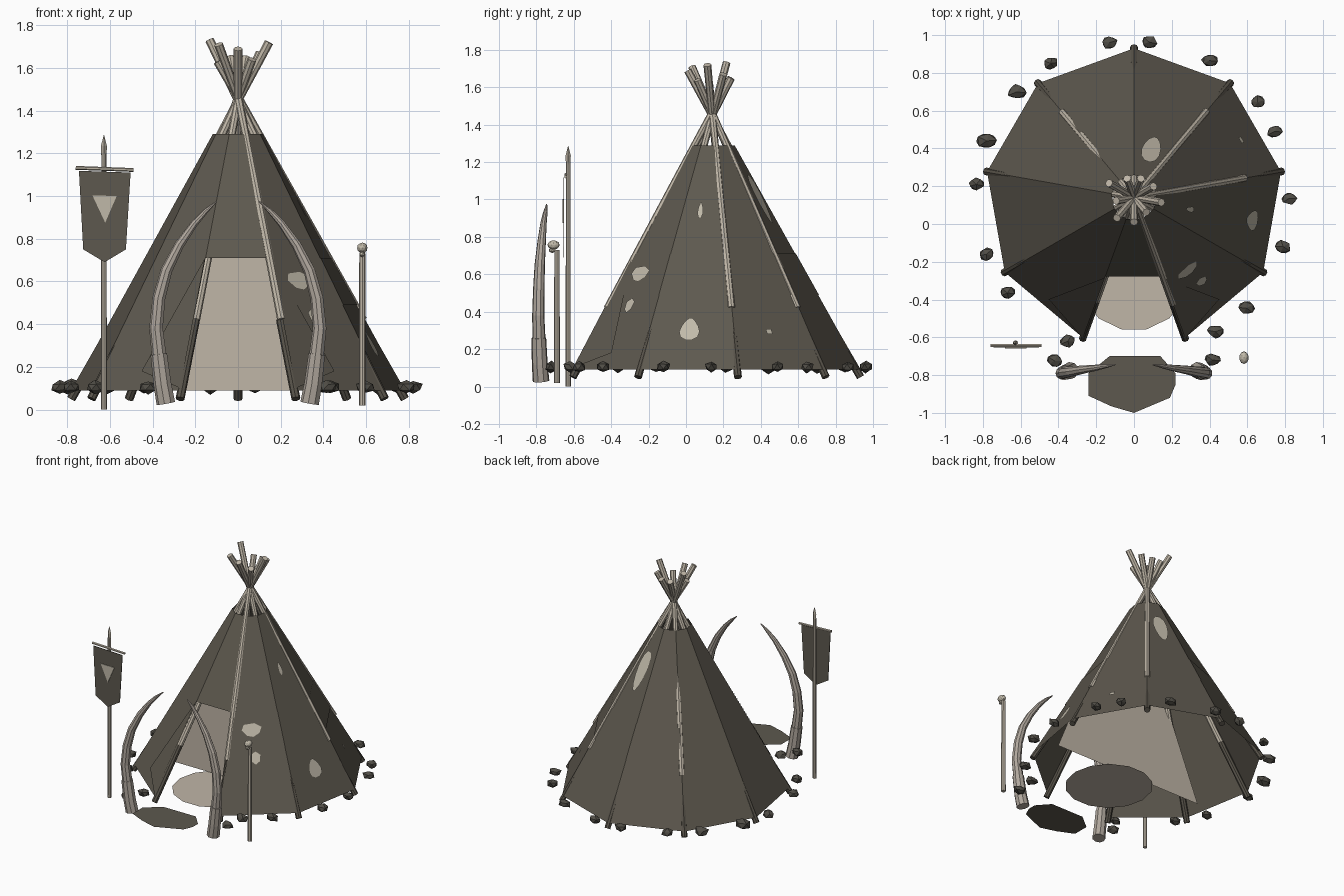
import bpy, bmesh, math, random
from mathutils import Vector, Matrix

if "Cube" in bpy.data.objects:
    bpy.data.objects.remove(bpy.data.objects["Cube"])

random.seed(4)


def colour(name, hexa):
    m = bpy.data.materials.new(name)
    c = [int(hexa[i:i + 2], 16) / 255 for i in (0, 2, 4)]
    m.diffuse_color = [((v + 0.055) / 1.055) ** 2.4 if v > 0.04 else v / 12.92 for v in c] + [1]
    m.use_nodes = True
    m.node_tree.nodes["Principled BSDF"].inputs["Base Color"].default_value = m.diffuse_color
    return m


HIDE = colour("dark hide", "5d584e")
LINING = colour("pale cloth", "c0b6a7")
WOOD = colour("pale wood", "beb5a6")
DARKWOOD = colour("dark wood", "575249")
STONE = colour("stone", "504d46")
IVORY = colour("ivory", "b0a79d")
BONE = colour("bone", "c0b9a9")


def make(name, verts, faces, *mats):
    me = bpy.data.meshes.new(name)
    me.from_pydata([tuple(v) for v in verts], [], faces)
    for m in mats:
        me.materials.append(m)
    ob = bpy.data.objects.new(name, me)
    bpy.context.collection.objects.link(ob)
    return ob


def tube(name, path, radii, mat, n=8, smooth=False):
    """Sweep an n-gon along a path, with capped ends."""
    path = [Vector(p) for p in path]
    verts, faces = [], []
    for i, p in enumerate(path):
        d = (path[min(i + 1, len(path) - 1)] - path[max(i - 1, 0)]).normalized()
        a = d.cross(Vector((0, 1, 0.01))).normalized()
        b = d.cross(a)
        verts += [p + radii[i] * (a * math.cos(math.tau * k / n) + b * math.sin(math.tau * k / n))
                  for k in range(n)]
    for i in range(len(path) - 1):
        faces += [(i * n + k, i * n + (k + 1) % n, (i + 1) * n + (k + 1) % n, (i + 1) * n + k)
                  for k in range(n)]
    faces += [tuple(range(n))[::-1], tuple(range(len(verts) - n, len(verts)))]
    ob = make(name, verts, faces, mat)
    # consistent outward normals
    bm = bmesh.new()
    bm.from_mesh(ob.data)
    bmesh.ops.recalc_face_normals(bm, faces=bm.faces)
    bm.to_mesh(ob.data)
    bm.free()
    if smooth:
        for f in ob.data.polygons:
            f.use_smooth = len(f.vertices) == 4
    return ob


# Tent frame: nine-sided cone around (0, CY)
CY, Z0, ZD, Z1 = 0.14, 0.09, 0.71, 1.29


def rad(z):
    return 0.79 - (z - Z0) * 0.5583


def corner(k, z, off=0.0):
    a = math.radians(90 + 40 * k)
    r = rad(z) + off
    return Vector((r * math.cos(a), CY + r * math.sin(a), z))


def shell(name, off, mat, zs, panels):
    verts, faces = [], []
    for k in panels:
        for lo, hi in zip(zs, zs[1:]):
            if k == 4 and hi <= ZD:      # door opening
                continue
            n = len(verts)
            verts += [corner(k, lo, off), corner(k + 1, lo, off),
                      corner(k + 1, hi, off), corner(k, hi, off)]
            faces.append((n, n + 1, n + 2, n + 3))
    return make(name, verts, faces, mat)


shell("tent_cover", 0, HIDE, (Z0, ZD, Z1), range(9))
shell("overlap_band", 0.004, HIDE, (0.49, ZD), (-4, -3, -2, -1, 0))

# Pale curtain hanging across the inside, behind the door
make("inner_curtain", [(-0.62, -0.065, 0.09), (0.62, -0.065, 0.09),
                       (0.35, -0.065, 0.75), (-0.35, -0.065, 0.75)], [(0, 1, 2, 3)], LINING)

# Folded door flaps
for side, (c, m) in {"left": (4, 3), "right": (5, 6)}.items():
    mid = (corner(c, 0.18, 0.008) + corner(m, 0.18, 0.008)) / 2
    tri = [corner(c, ZD, 0.008), mid, corner(c, Z0 + 0.01, 0.008)]
    make("door_flap_" + side, tri, [(0, 2, 1) if c == 5 else (0, 1, 2)], HIDE)

# Poles: dark lower part, pale upper part crossing at the apex
tips = [1.69, 1.64, 1.72, 1.67, 1.65, 1.65, 1.73, 1.63, 1.71]
shown = {1: 0.0, 5: 0.006, 7: 0.004, 8: 0.004}
for k in range(9):
    a = math.radians(90 + 40 * k)

    def on_pole(z, push):
        r = 0.567 * (1.46 - z) + push
        return (r * math.cos(a), CY + r * math.sin(a), z)
    p = shown.get(k, -0.012)
    tube("pole_foot", [on_pole(0.05, -0.006), on_pole(0.42, -0.01)], [0.021, 0.02], DARKWOOD)
    tube("pole", [on_pole(0.42, p), on_pole(1.28, p), on_pole(tips[k], 0)], [0.02, 0.018, 0.021], WOOD)


def patch(angle, z, u, hw, hh, n=10, drop=0.0):
    """Flat pale patch lying on a tent panel."""
    a = math.radians(angle)
    r = Vector((math.cos(a), math.sin(a), 0))
    t = Vector((-r.y, r.x, 0))
    up = (Vector((0, 0, 1)) - r * 0.5247).normalized()
    nor = t.cross(up)
    c = Vector((0, CY, z)) + r * rad(z) * math.cos(math.radians(20)) + t * u + nor * 0.008
    pts = []
    for i in range(n):
        w = math.tau * (i + 0.5) / n
        s = math.sin(w)
        pts.append(c + t * hw * math.cos(w) * (1 - drop * s) + up * hh * s)
    make("patch", pts, [tuple(range(n))], BONE)


patch(-10, 0.305, -0.01, 0.052, 0.067, 12, 0.4)
patch(-10, 0.94, -0.01, 0.015, 0.048, 8, 0.4)
patch(30, 0.29, -0.02, 0.024, 0.022, 4)
patch(-50, 0.60, -0.03, 0.068, 0.048, 7, -0.3)
patch(-50, 0.43, -0.01, 0.035, 0.045, 6, -0.2)
patch(70, 1.0, 0.0, 0.05, 0.15, 12, -0.2)

# Mats
make("inner_mat", [(0.3 * math.cos(math.tau * i / 14), -0.265 + 0.3 * math.sin(math.tau * i / 14), 0.09)
                   for i in range(14)], [tuple(range(14))], LINING)
make("outer_mat", [(x, y, 0.088) for x, y in
                   [(-0.24, -0.91), (-0.12, -0.965), (0, -1), (0.19, -0.92), (0.22, -0.85),
                    (0.22, -0.79), (0.14, -0.70), (-0.13, -0.70), (-0.24, -0.79)]],
     [tuple(range(9))], HIDE)

# Tusks flanking the door, each with a wider socket
for s, side in ((1, "right"), (-1, "left")):
    tusk = [(0.365, -0.785, 0.22), (0.383, -0.79, 0.38), (0.37, -0.787, 0.52), (0.335, -0.782, 0.65),
            (0.275, -0.772, 0.77), (0.205, -0.762, 0.87), (0.15, -0.752, 0.93), (0.10, -0.745, 0.975)]
    tube("tusk_" + side, [(s * x, y, z) for x, y, z in tusk],
         [0.036, 0.033, 0.031, 0.028, 0.023, 0.017, 0.012, 0.003], IVORY, 9)
    sock = [(0.337, -0.775, 0.03), (0.353, -0.782, 0.12), (0.37, -0.787, 0.26)]
    tube("tusk_socket_" + side, [(s * x, y, z) for x, y, z in sock], [0.045, 0.043, 0.04], IVORY, 9)

# Banner on a spear
BX, BY = -0.628, -0.63
tube("banner_pole", [(BX, BY, 0), (BX, BY, 1.2)], [0.014, 0.012], WOOD)
tube("spear_tip", [(BX, BY, 1.18), (BX, BY, 1.235), (BX, BY, 1.285)], [0.012, 0.014, 0.001], WOOD, 4)
tube("banner_crossbar", [(-0.76, -0.643, 1.132), (-0.49, -0.643, 1.122)], [0.009, 0.009], WOOD, 6)


def plate(name, pts, y, mat, thick=0.004):
    n = len(pts)
    v = [(x, y, z) for x, z in pts] + [(x, y + thick, z) for x, z in pts]
    f = [tuple(range(n)), tuple(range(2 * n - 1, n - 1, -1))]
    f += [(i, i + n, (i + 1) % n + n, (i + 1) % n) for i in range(n)]
    make(name, v, f, mat)


plate("banner_cloth", [(-0.725, 0.75), (-0.625, 0.69), (-0.525, 0.75), (-0.503, 1.11), (-0.745, 1.118)],
      -0.655, HIDE)
plate("banner_emblem", [(-0.622, 0.875), (-0.568, 1.0), (-0.682, 1.003)], -0.659, BONE)

# Skull on a stake
tube("skull_stake", [(0.582, -0.69, 0.02), (0.582, -0.69, 0.73)], [0.016, 0.014], WOOD)


def blob(name, loc, size, mat, sub, jitter=0.0):
    bm = bmesh.new()
    bmesh.ops.create_icosphere(bm, subdivisions=sub, radius=1)
    for v in bm.verts:
        v.co *= 1 + random.uniform(-jitter, jitter)
    turn = Matrix.Rotation(random.uniform(0, 6.28) if jitter else 0, 4, 'Z')
    bm.transform(Matrix.Translation(loc) @ Matrix.Diagonal((*size, 1)) @ turn)
    me = bpy.data.meshes.new(name)
    bm.to_mesh(me)
    bm.free()
    me.materials.append(mat)
    bpy.context.collection.objects.link(bpy.data.objects.new(name, me))


blob("skull", (0.582, -0.708, 0.757), (0.025, 0.033, 0.025), BONE, 2)
blob("skull_jaw", (0.582, -0.715, 0.728), (0.016, 0.02, 0.015), BONE, 1)

# Ring of stones
stones = [(-0.13, 0.96), (0.08, 0.963), (0.4, 0.865), (0.655, 0.645), (0.745, 0.49), (0.82, 0.135),
          (0.79, -0.12), (0.595, -0.445), (0.43, -0.57), (0.415, -0.72), (-0.42, -0.725),
          (-0.35, -0.62), (-0.67, -0.365), (-0.78, -0.16), (-0.835, 0.21), (-0.78, 0.44),
          (-0.62, 0.70), (-0.44, 0.85)]
for x, y in stones:
    big = 1.2 if x < -0.6 and y > 0.4 else 1
    blob("stone", (x, y, 0.105), (0.045 * big, 0.036 * big, 0.031 * big), STONE, 1, 0.16)
